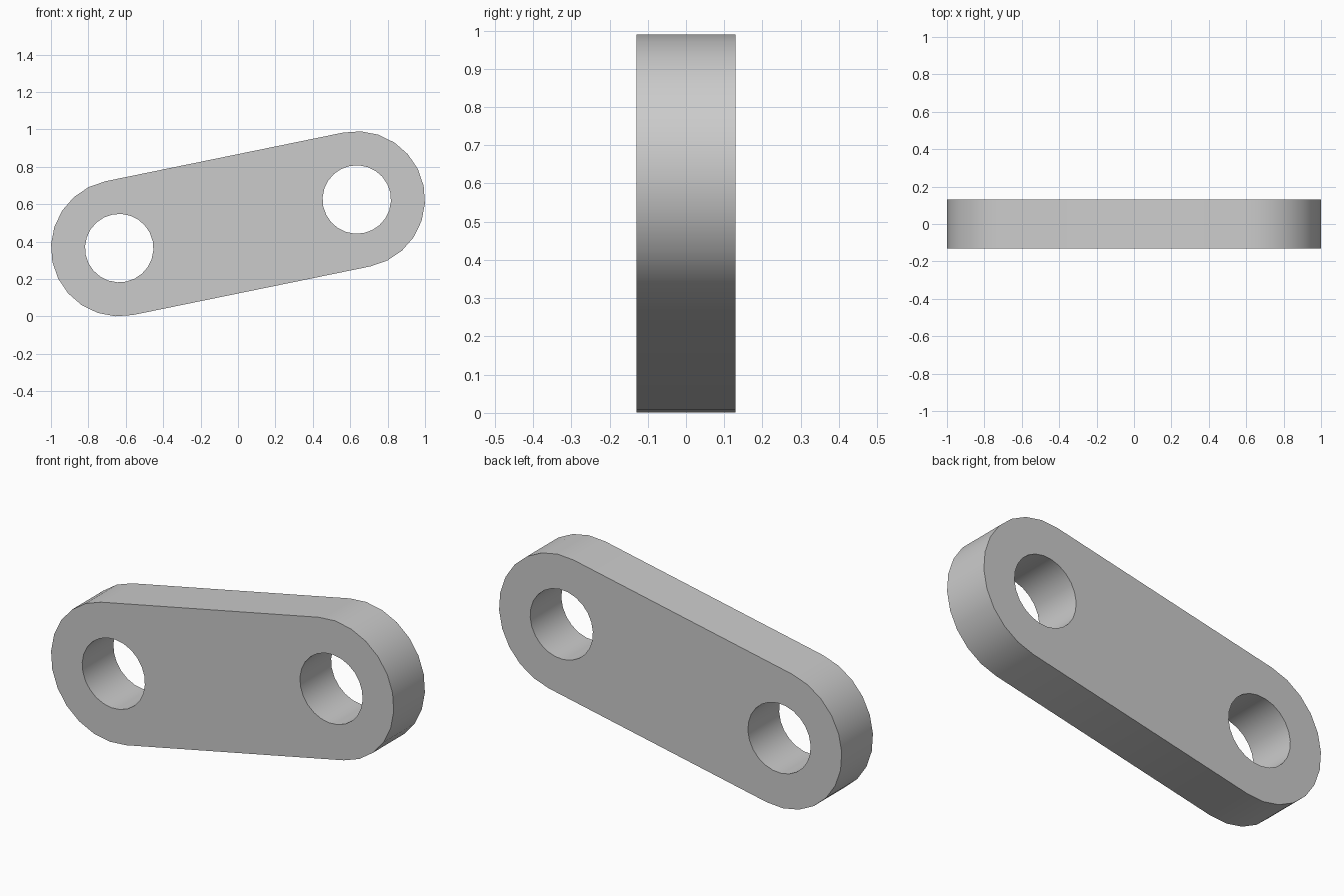
import bpy, bmesh
from math import sin, cos, pi, atan2
from mathutils import Vector

cube = bpy.data.objects.get("Cube")
if cube:
    bpy.data.objects.remove(cube, do_unlink=True)

OUTER, HOLE, HALF_THICK = 0.365, 0.183, 0.13
LOW = Vector((-0.635, 0, 0.365))
HIGH = Vector((0.635, 0, 0.625))
TILT = atan2(HIGH.z - LOW.z, HIGH.x - LOW.x)
STEPS = 12  # segments per half circle


def arc(centre, radius, start, sweep, count):
    """Points on an arc in the XZ plane."""
    angles = [start + sweep * i / STEPS for i in range(count)]
    return [centre + Vector((cos(a), 0, sin(a))) * radius for a in angles]


def ring(bm, points):
    """Closed loop of edges."""
    verts = [bm.verts.new(p) for p in points]
    return [bm.edges.new((v, verts[i - 1])) for i, v in enumerate(verts)]


# Link plate profile: rounded outline with a pin hole at each end
bm = bmesh.new()
edges = ring(bm, arc(HIGH, OUTER, TILT - pi / 2, pi, STEPS + 1)
             + arc(LOW, OUTER, TILT + pi / 2, pi, STEPS + 1))
for centre in (LOW, HIGH):
    edges += ring(bm, arc(centre, HOLE, TILT, pi, STEPS * 2))
bmesh.ops.triangle_fill(bm, edges=edges, use_beauty=True)

# Extrude the profile to full thickness
bmesh.ops.translate(bm, verts=bm.verts[:], vec=(0, -HALF_THICK, 0))
result = bmesh.ops.extrude_face_region(bm, geom=bm.faces[:], use_keep_orig=True)
back = [g for g in result["geom"] if isinstance(g, bmesh.types.BMVert)]
bmesh.ops.translate(bm, verts=back, vec=(0, HALF_THICK * 2, 0))
bmesh.ops.recalc_face_normals(bm, faces=bm.faces[:])

mesh = bpy.data.meshes.new("link_plate")
bm.to_mesh(mesh)
bm.free()
plate = bpy.data.objects.new("link_plate", mesh)
bpy.context.collection.objects.link(plate)

# Plain grey finish
grey = bpy.data.materials.new("plain_grey")
grey.use_nodes = True
colour = (0.6, 0.6, 0.6, 1)
grey.diffuse_color = colour
grey.node_tree.nodes["Principled BSDF"].inputs["Base Color"].default_value = colour
mesh.materials.append(grey)

# Smooth round walls, crisp rims
bpy.ops.object.select_all(action="DESELECT")
plate.select_set(True)
bpy.context.view_layer.objects.active = plate
bpy.ops.object.shade_smooth_by_angle(angle=pi / 6)
